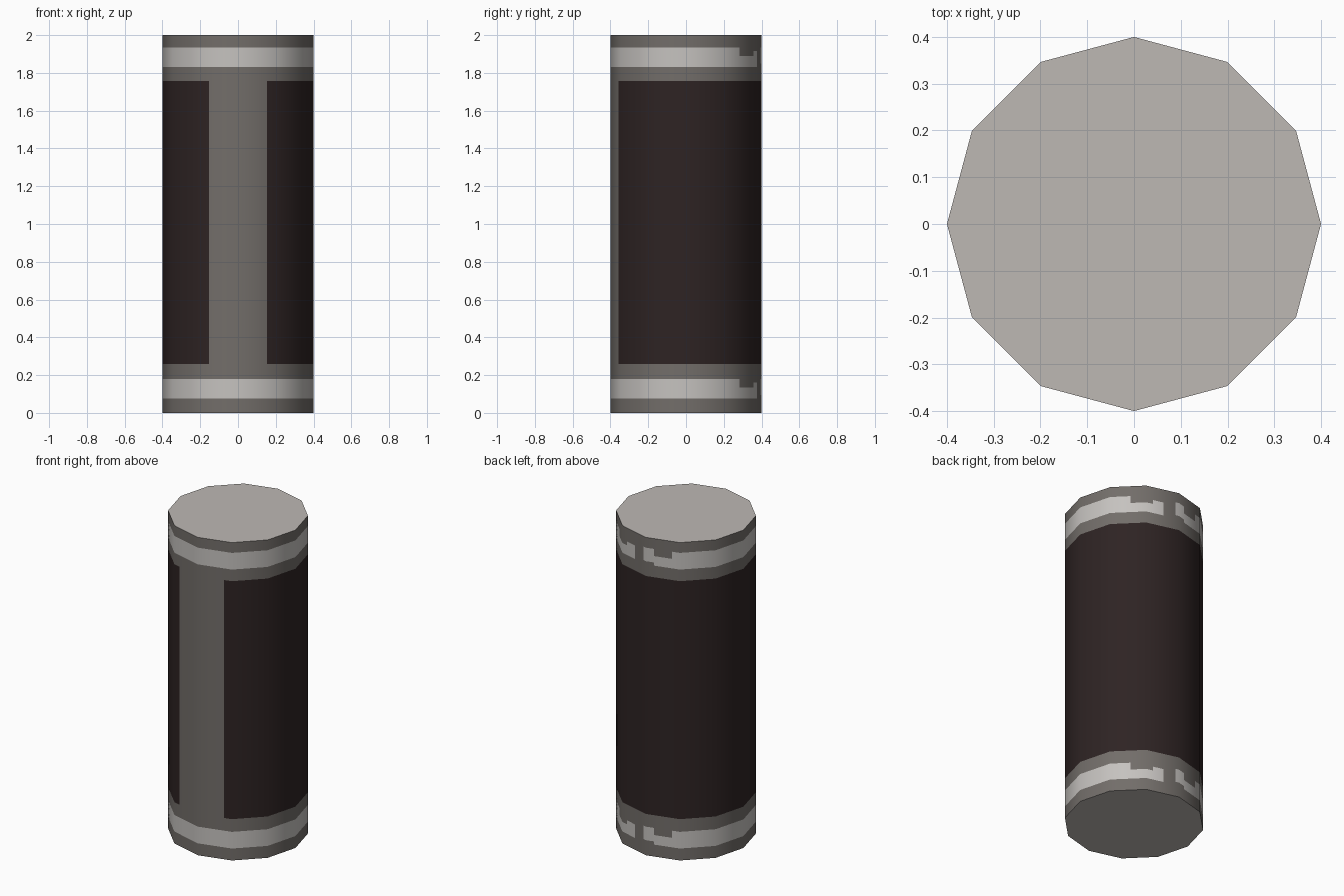
import bpy, bmesh, math
from mathutils import Vector

if "Cube" in bpy.data.objects:
    bpy.data.objects.remove(bpy.data.objects["Cube"])

R, H, SIDES = 0.4, 2.0, 12
LIGHT, MID, DARK, CAP = range(4)
PALETTE = [("light grey band", (0.56, 0.54, 0.52)),
           ("mid grey metal", (0.17, 0.155, 0.143)),
           ("dark brown body", (0.027, 0.017, 0.017)),
           ("pale grey cap", (0.51, 0.48, 0.455))]


def rim(deg):
    """Point on the twelve-sided outline at a given angle."""
    step = 360 / SIDES
    local = math.radians(deg % step - step / 2)
    r = R * math.cos(math.radians(step / 2)) / math.cos(local)
    a = math.radians(deg)
    return r * math.cos(a), r * math.sin(a)


def band_colour(deg, h):
    """Light band (h = height inside it, 0 to 0.105), worn away at the back."""
    if 76 < deg < 87:
        return MID                                   # gap
    if 66 < deg < 76:
        return LIGHT if h < 0.085 else MID           # rounded ends beside gap
    if 87 < deg < 97:
        return LIGHT if h > 0.02 else MID
    if 47 < deg < 66 or 97 < deg < 113:
        return LIGHT if h < 0.06 else MID            # worn narrow parts
    return LIGHT


def colour(deg, z):
    for base in (0.075, 1.83):
        if base < z < base + 0.105:
            return band_colour(deg, z - base)
    if 0.26 < z < 1.757 and not 270 - 23.3 < deg < 270 + 23.3:
        return DARK
    return MID                                       # rims and front strip


# cut lines of the shell: polygon corners plus colour borders
angles = sorted(set(range(0, 360, 30)) | {47, 66, 76, 87, 97, 113, 246.7, 293.3})
levels = sorted([0, 0.26, 1.757, H] + [b + h for b in (0.075, 1.83)
                                       for h in (0, 0.02, 0.06, 0.085, 0.105)])

bm = bmesh.new()
rings = [[bm.verts.new((*rim(a), z)) for a in angles] for z in levels]
n = len(angles)
for i in range(len(levels) - 1):
    for j in range(n):
        k = (j + 1) % n
        f = bm.faces.new((rings[i][j], rings[i][k], rings[i + 1][k], rings[i + 1][j]))
        a1 = angles[k] if k else 360
        f.material_index = colour((angles[j] + a1) / 2, (levels[i] + levels[i + 1]) / 2)
        f.smooth = True

# end caps
for ring in (rings[0][::-1], rings[-1]):
    bm.faces.new(ring).material_index = CAP

mesh = bpy.data.meshes.new("canister")
bm.to_mesh(mesh)
bm.free()
for name, rgb in PALETTE:
    mat = bpy.data.materials.new(name)
    mat.diffuse_color = (*rgb, 1)
    mat.use_nodes = True
    mat.node_tree.nodes["Principled BSDF"].inputs["Base Color"].default_value = mat.diffuse_color
    mesh.materials.append(mat)

# round shading on the side, flat caps
normals = [None] * len(mesh.loops)
for p in mesh.polygons:
    for li in p.loop_indices:
        co = mesh.vertices[mesh.loops[li].vertex_index].co
        normals[li] = p.normal.copy() if p.material_index == CAP else Vector((co.x, co.y, 0)).normalized()
mesh.normals_split_custom_set(normals)

bpy.context.collection.objects.link(bpy.data.objects.new("canister", mesh))
